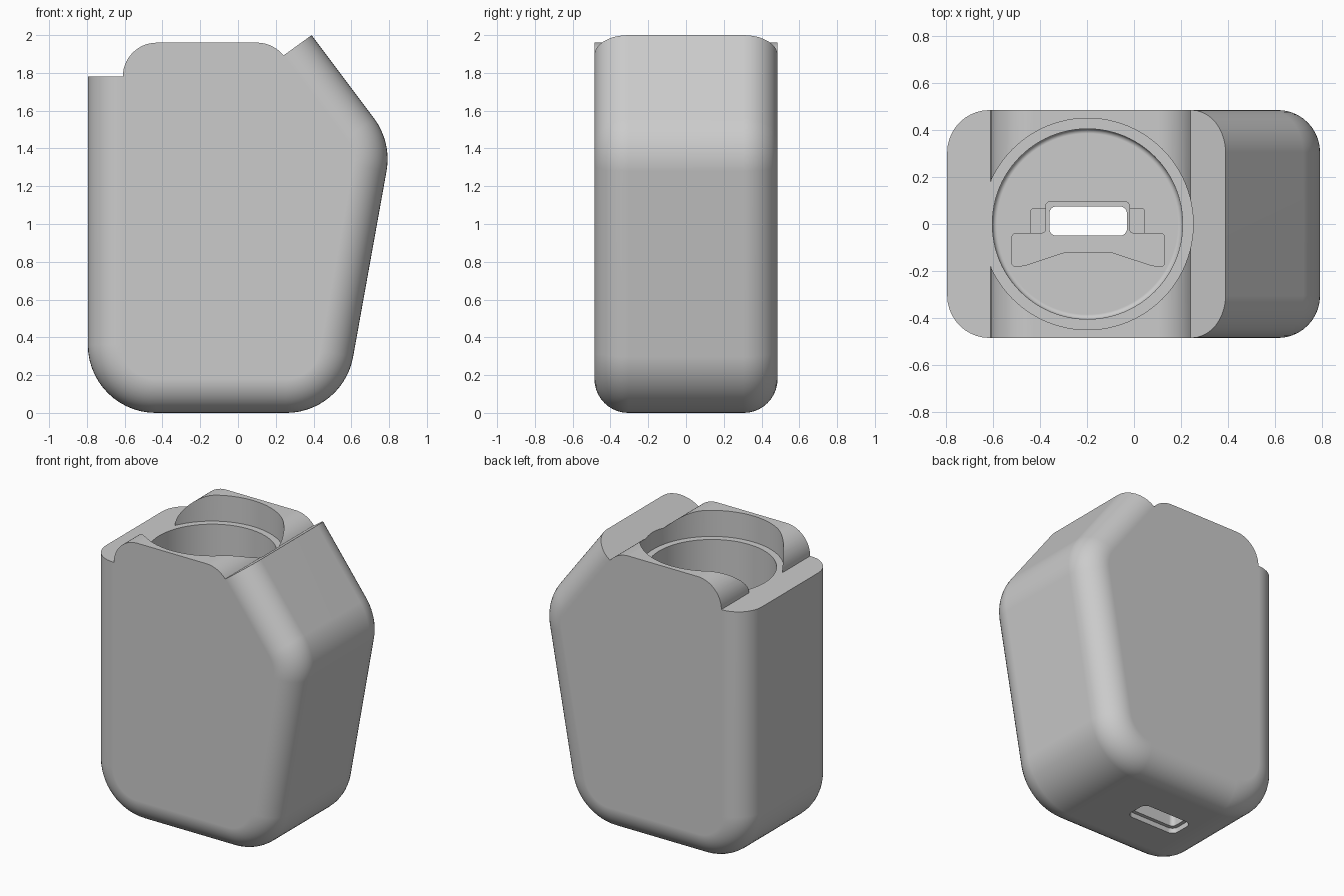
import bpy, bmesh, math
from mathutils import Vector

if "Cube" in bpy.data.objects:
    bpy.data.objects.remove(bpy.data.objects["Cube"], do_unlink=True)

grey = bpy.data.materials.new("light grey")
grey.use_nodes = True
grey.diffuse_color = (0.6, 0.6, 0.6, 1)
grey.node_tree.nodes["Principled BSDF"].inputs["Base Color"].default_value = (0.6, 0.6, 0.6, 1)


def rounded(points, radius, inset=0.0, steps=8):
    """Counter-clockwise 2D outline with filleted corners, optionally inset."""
    pts = [Vector(p) for p in points]
    out = []
    for i, v in enumerate(pts):
        a = (v - pts[i - 1]).normalized()
        b = (pts[(i + 1) % len(pts)] - v).normalized()
        n1, n2 = Vector((-a.y, a.x)), Vector((-b.y, b.x))
        side = 1 if a.x * b.y - a.y * b.x > 0 else -1
        centre = v + (n1 + n2) / (1 + n1.dot(n2)) * radius * side
        for k in range(steps + 1):
            out.append(centre - n1.slerp(n2, k / steps) * side * (radius - side * inset))
    return out


def loft(name, rings):
    """Closed solid skinned through rings of equal length."""
    bm = bmesh.new()
    rows = [[bm.verts.new(p) for p in ring] for ring in rings]
    n = len(rows[0])
    for lo, hi in zip(rows, rows[1:]):
        for i in range(n):
            j = (i + 1) % n
            bm.faces.new((lo[i], lo[j], hi[j], hi[i]))
    bm.faces.new(rows[0])
    bm.faces.new(rows[-1])
    bmesh.ops.recalc_face_normals(bm, faces=bm.faces)
    mesh = bpy.data.meshes.new(name)
    bm.to_mesh(mesh)
    bm.free()
    mesh.materials.append(grey)
    obj = bpy.data.objects.new(name, mesh)
    bpy.context.collection.objects.link(obj)
    return obj


def upright(name, outline, z0, z1):
    return loft(name, [[(p[0], p[1], z) for p in outline] for z in (z0, z1)])


def box(x0, x1, y0, y1):
    return [(x0, y0), (x1, y0), (x1, y1), (x0, y1)]


def arc(cx, cz, r, start, end, n=14):
    angles = [math.radians(start + (end - start) * k / n) for k in range(n + 1)]
    return [(cx + r * math.cos(t), cz + r * math.sin(t)) for t in angles]


# Body: side profile with rounded corners and rounded front and back edges
profile = [(-0.795, 0), (0.556, 0), (0.814, 1.434), (-0.06, 2.6), (-0.795, 2.6)]
half, edge, steps = 0.485, 0.18, 10
levels = []
for k in range(steps + 1):
    t = math.pi / 2 * k / steps
    levels.append((half - edge + edge * math.sin(t), edge * (1 - math.cos(t))))
levels = [(-y, d) for y, d in reversed(levels)] + levels
body = loft("holder_body", [[(p.x, y, p.y) for p in rounded(profile, 0.36, d, 14)]
                            for y, d in levels])

# Top shape: left shelf, rounded raised block, notch and slanted lip
top = [(-1, 1.78)] + arc(-0.43, 1.78, 0.18, 180, 90)
top += arc(0.1, 1.78, 0.18, 90, 38.5)
top += [(0.39, 2.0), (1.19, 2.6), (1.19, 3), (-1, 3)]
cutters = [loft("top_cutter", [[(x, y, z) for x, z in top] for y in (-1, 1)])]

# Round well with a ledge near the mouth and a small fillet at its floor
floor, bore, fillet, cx = 0.3, 0.405, 0.02, -0.198
well = [(0.45, 3), (0.45, 1.78), (bore, 1.78)]
well += arc(bore - fillet, floor + fillet, fillet, 0, -90, 5)
cutters.append(loft("well_cutter", [
    [(cx + r * math.cos(t), r * math.sin(t), z)
     for t in (math.tau * i / 96 for i in range(96))] for r, z in well]))

# Plug pocket in the well floor, with shallow side notches
pocket = [(-0.52, -0.185), (-0.46, -0.175), (-0.30, -0.122), (-0.09, -0.122),
          (0.07, -0.175), (0.13, -0.185), (0.13, -0.04), (-0.02, -0.04),
          (-0.02, 0.095), (-0.375, 0.095), (-0.375, -0.04), (-0.52, -0.04)]
cutters.append(upright("pocket_cutter", rounded(pocket, 0.018), 0.15, 0.5))
notch = rounded(box(-0.44, 0.045, -0.06, 0.065), 0.012)
cutters.append(upright("notch_cutter", notch, 0.24, 0.45))

# Cable slot through the base and its shallow recess underneath
slot = rounded(box(-0.36, -0.03, -0.05, 0.075), 0.03)
cutters.append(upright("slot_cutter", slot, -0.2, 0.4))
recess = rounded(box(-0.385, -0.005, -0.075, 0.1), 0.045)
cutters.append(upright("recess_cutter", recess, -0.1, 0.035))

bpy.ops.object.select_all(action="DESELECT")
body.select_set(True)
bpy.context.view_layer.objects.active = body
for cutter in cutters:
    mod = body.modifiers.new(cutter.name, "BOOLEAN")
    mod.operation, mod.solver, mod.object = "DIFFERENCE", "EXACT", cutter
    bpy.ops.object.modifier_apply(modifier=mod.name)
    bpy.data.objects.remove(cutter, do_unlink=True)

# Smooth fillets, crisp cut edges and flat broad faces
bpy.ops.object.shade_smooth_by_angle(angle=math.radians(30))
weighted = body.modifiers.new("weighted_normals", "WEIGHTED_NORMAL")
weighted.keep_sharp = True
